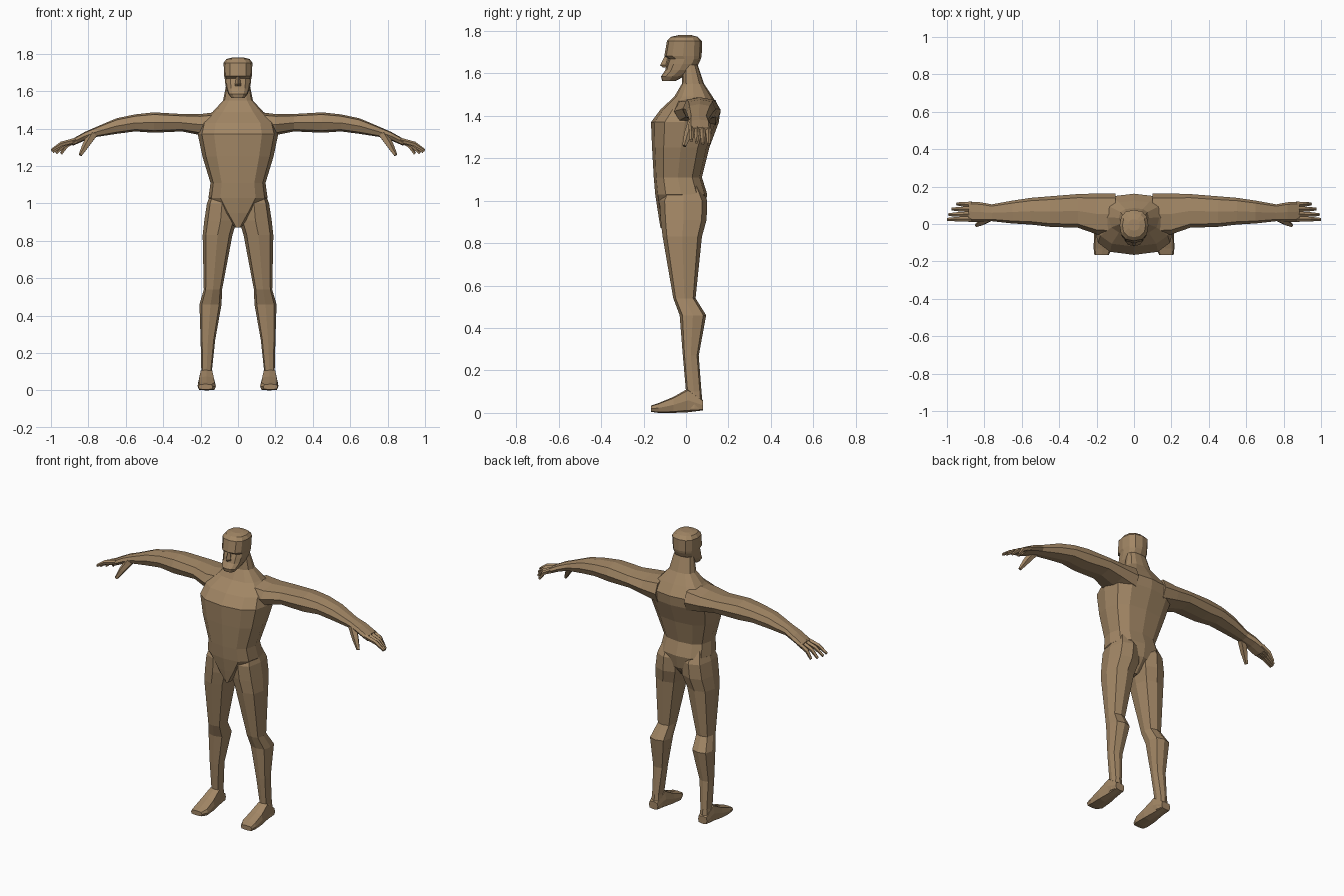
import bpy, bmesh
from math import sin, cos, pi
from mathutils import Vector

skin = bpy.data.materials.new("tan")
skin.diffuse_color = (0.36, 0.24, 0.13, 1)


def finish(name, bm, mirror):
    bmesh.ops.recalc_face_normals(bm, faces=bm.faces)
    me = bpy.data.meshes.new(name)
    bm.to_mesh(me)
    bm.free()
    me.materials.append(skin)
    ob = bpy.data.objects.new(name, me)
    bpy.context.collection.objects.link(ob)
    if mirror:
        ob.modifiers.new("mirror", 'MIRROR')
    return ob


def skin_rings(bm, rings):
    loops = [[bm.verts.new(p) for p in r] for r in rings]
    n = len(loops[0])
    for a, b in zip(loops, loops[1:]):
        for i in range(n):
            j = (i + 1) % n
            bm.faces.new((a[i], a[j], b[j], b[i]))
    bm.faces.new(loops[0])
    bm.faces.new(loops[-1])


def loft(name, axis, sections, n=8, p=0.7, mirror=False):
    """Each section: position on axis, then min/max of the two other axes."""
    rings = []
    for t, a0, a1, b0, b1 in sections:
        ring = []
        for i in range(n):
            w = 2 * pi * i / n
            c, s = [(abs(v) ** p if abs(v) > 1e-6 else 0) * (1 if v > 0 else -1)
                    for v in (cos(w), sin(w))]
            a = (a0 + a1) / 2 + c * (a1 - a0) / 2
            b = (b0 + b1) / 2 + s * (b1 - b0) / 2
            ring.append({'x': (t, a, b), 'y': (a, t, b), 'z': (a, b, t)}[axis])
        rings.append(ring)
    bm = bmesh.new()
    skin_rings(bm, rings)
    return finish(name, bm, mirror)


def digit(name, points, radii):
    """Five-sided finger along a short path."""
    pts = [Vector(q) for q in points]
    d = (pts[-1] - pts[0]).normalized()
    u = d.cross(Vector((0, 1, 0))).normalized()
    v = d.cross(u)
    rings = [[q + r * (cos(2 * pi * i / 5) * u + sin(2 * pi * i / 5) * v) for i in range(5)]
             for q, r in zip(pts, radii)]
    bm = bmesh.new()
    skin_rings(bm, rings)
    return finish(name, bm, True)


# Torso with neck, tapering to a V at the crotch
loft("torso", 'z', [(z, -w, w, f, b) for z, w, f, b in (
    (0.87, 0.015, -0.12, 0.02), (0.95, 0.09, -0.133, 0.085),
    (1.03, 0.158, -0.145, 0.10), (1.11, 0.147, -0.152, 0.075),
    (1.25, 0.19, -0.16, 0.11), (1.37, 0.215, -0.165, 0.155),
    (1.43, 0.20, -0.12, 0.162), (1.49, 0.135, -0.055, 0.125),
    (1.55, 0.08, -0.02, 0.085), (1.64, 0.062, -0.015, 0.055))], n=12, p=0.75)

# Head: jaw, mouth, eye hollow, brow, crown
loft("head", 'z', [(z, -w, w, f, b) for z, w, f, b in (
    (1.563, 0.034, -0.112, -0.05), (1.585, 0.052, -0.118, -0.01),
    (1.615, 0.064, -0.098, 0.035), (1.645, 0.069, -0.09, 0.06),
    (1.668, 0.071, -0.082, 0.07), (1.682, 0.074, -0.102, 0.074),
    (1.752, 0.077, -0.09, 0.075), (1.772, 0.062, -0.07, 0.055),
    (1.78, 0.03, -0.035, 0.025))], n=12, p=0.8)

# Nose wedge
loft("nose", 'z', [(1.627, -0.017, 0.017, -0.108, -0.07),
                   (1.638, -0.016, 0.016, -0.122, -0.07),
                   (1.682, -0.008, 0.008, -0.1, -0.07)], n=4, p=1)

# Legs
loft("leg", 'z', [
    (1.07, 0.03, 0.14, -0.09, 0.065), (1.0, 0.005, 0.166, -0.125, 0.10),
    (0.91, 0.006, 0.18, -0.12, 0.097), (0.83, 0.03, 0.189, -0.11, 0.075),
    (0.54, 0.085, 0.183, -0.06, 0.045), (0.46, 0.088, 0.206, -0.03, 0.095),
    (0.27, 0.122, 0.2, -0.015, 0.06), (0.10, 0.14, 0.196, 0.0, 0.073),
    (0.02, 0.135, 0.205, 0.0, 0.08)], mirror=True)

# Feet
loft("foot", 'y', [
    (-0.165, 0.135, 0.212, 0.005, 0.034), (-0.13, 0.118, 0.216, 0.0, 0.046),
    (-0.06, 0.122, 0.214, 0.0, 0.075), (0.01, 0.132, 0.205, 0.003, 0.115),
    (0.08, 0.14, 0.202, 0.012, 0.06)], p=0.5, mirror=True)

# Arms, running into the palm
loft("arm", 'x', [
    (0.10, -0.06, 0.163, 1.34, 1.49), (0.20, -0.055, 0.163, 1.365, 1.478),
    (0.30, -0.02, 0.16, 1.385, 1.478), (0.45, -0.015, 0.148, 1.378, 1.487),
    (0.55, -0.003, 0.14, 1.385, 1.476), (0.65, 0.003, 0.125, 1.372, 1.455),
    (0.76, 0.015, 0.105, 1.355, 1.408), (0.82, 0.012, 0.116, 1.336, 1.382),
    (0.885, 0.012, 0.12, 1.308, 1.345)], mirror=True)

# Fingers and thumb
for i, (x, y, z) in enumerate(((1.0, 0.025, 1.283), (0.992, 0.05, 1.275),
                               (0.975, 0.08, 1.268), (0.948, 0.107, 1.265))):
    y0 = 0.027 + 0.026 * i
    digit("finger_%d" % (i + 1),
          [(0.865, y0, 1.337), ((0.865 + x) / 2 + 0.01, (y0 + y) / 2, (1.337 + z) / 2 + 0.008), (x - 0.002, y, z)],
          (0.015, 0.013, 0.008))
digit("thumb", [(0.775, 0.035, 1.37), (0.812, 0.01, 1.312), (0.843, -0.008, 1.258)],
      (0.026, 0.02, 0.01))
